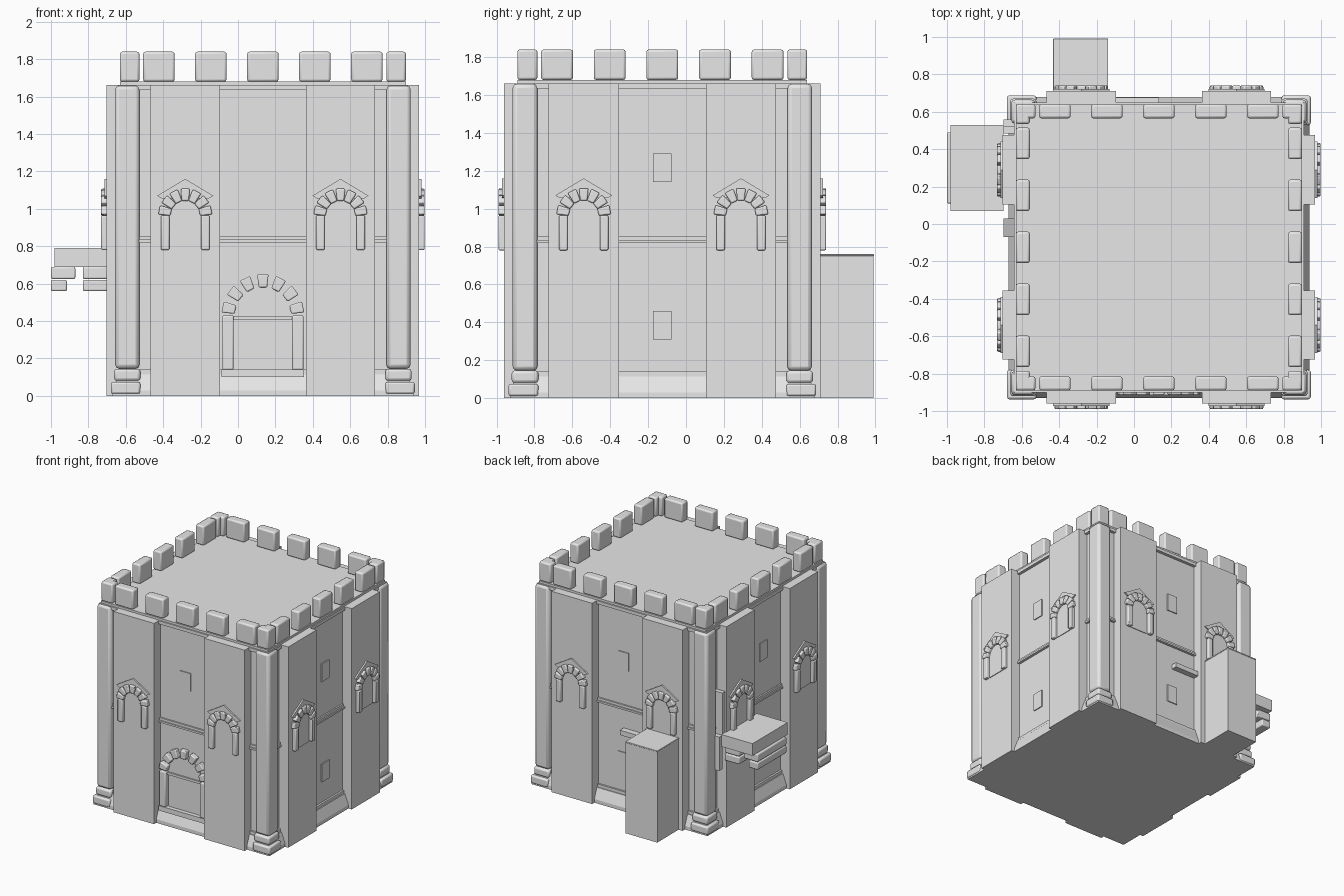
import bpy, bmesh
from math import sin, cos, pi, radians, sqrt
from mathutils import Matrix, Vector

if "Cube" in bpy.data.objects:
    bpy.data.objects.remove(bpy.data.objects["Cube"])

stone = bpy.data.materials.new("grey stone")
stone.use_nodes = True
GREY = (0.8, 0.8, 0.8, 1)
stone.diffuse_color = GREY
stone.node_tree.nodes["Principled BSDF"].inputs["Base Color"].default_value = GREY

CENTRE = Matrix.Translation((0.133, -0.125, 0))
SIDES = ["front", "left", "back", "right"]
WALL, PIER, ROOF = 0.75, 0.835, 0.765
made = []


def side_matrix(k):
    """Local frame of one wall: x along it, -y outward."""
    return CENTRE @ Matrix.Rotation(k * pi / 2, 4, 'Z')


def prism(bm, pts, d0, d1):
    """Extrude an outline of (along, height) points from depth d0 out to d1."""
    inner = [bm.verts.new((u, -d0, z)) for u, z in pts]
    outer = [bm.verts.new((u, -d1, z)) for u, z in pts]
    bm.faces.new(inner)
    bm.faces.new(outer[::-1])
    n = len(pts)
    for i in range(n):
        j = (i + 1) % n
        bm.faces.new((inner[i], outer[i], outer[j], inner[j]))


def box(bm, u0, u1, d0, d1, z0, z1):
    prism(bm, [(u0, z0), (u1, z0), (u1, z1), (u0, z1)], d0, d1)


def finish(name, bm, matrix=CENTRE, bevel=0):
    bmesh.ops.recalc_face_normals(bm, faces=bm.faces)
    me = bpy.data.meshes.new(name)
    bm.to_mesh(me)
    bm.free()
    me.materials.append(stone)
    ob = bpy.data.objects.new(name, me)
    ob.matrix_world = matrix
    bpy.context.collection.objects.link(ob)
    if bevel:
        m = ob.modifiers.new("Bevel", 'BEVEL')
        m.width, m.segments = bevel, 2
    made.append(ob)
    return ob


def block(name, *dims, matrix=CENTRE, bevel=0):
    bm = bmesh.new()
    box(bm, *dims)
    return finish(name, bm, matrix, bevel)


def square(name, half, z0, z1, top=None):
    """Square slab around the tower, tapering to top when given."""
    bm = bmesh.new()
    bmesh.ops.create_cone(bm, cap_ends=True, segments=4, radius1=half * sqrt(2),
                          radius2=(top or half) * sqrt(2), depth=z1 - z0)
    bmesh.ops.rotate(bm, verts=bm.verts, matrix=Matrix.Rotation(pi / 4, 3, 'Z'))
    bmesh.ops.translate(bm, verts=bm.verts, vec=(0, 0, (z0 + z1) / 2))
    finish(name, bm)


def arch_opening(name, k, cu, z0, spring, d, half, post, radius, block_w, block_l, proud):
    """Panel, two posts and a ring of seven wedge stones."""
    m = side_matrix(k)
    bm = bmesh.new()
    r = radius - block_l / 2
    arc = [(cu + r * cos(a * pi / 12), spring + r * sin(a * pi / 12)) for a in range(13)]
    prism(bm, [(cu - r, z0), (cu + r, z0)] + arc, d - 0.01, d + 0.006)
    finish(name + "_panel", bm, m)
    bm = bmesh.new()
    for s in (-1, 1):
        a, b = sorted((cu + s * (half - post), cu + s * half))
        box(bm, a, b, d - 0.01, d + proud, z0, spring)
    finish(name + "_posts", bm, m, 0.007)
    bm = bmesh.new()
    for i in range(7):
        a = radians(12 + 26 * i)
        out, tan = Vector((cos(a), sin(a))), Vector((-sin(a), cos(a)))
        base = Vector((cu, spring))
        lo, hi = radius - block_l / 2, radius + block_l / 2
        w0, w1 = block_w * 0.42, block_w * 0.55
        pts = [base + out * lo - tan * w0, base + out * hi - tan * w1,
               base + out * hi + tan * w1, base + out * lo + tan * w0]
        prism(bm, pts, d - 0.01, d + proud)
    finish(name + "_arch_stones", bm, m, 0.007)


# Tower core, stepped base, string course, cornice and roof
square("tower_core", WALL, 0, 1.66)
square("base_plinth", 0.805, 0, 0.03)
square("base_slope", 0.805, 0.03, 0.115, 0.772)
square("base_fillet", 0.765, 0.115, 0.14)
square("string_course_lower", 0.772, 0.82, 0.835)
square("string_course_upper", 0.762, 0.835, 0.855)
square("cornice", 0.775, 1.635, 1.662)
square("roof", ROOF, 1.655, 1.68)

for k, side in enumerate(SIDES):
    m = side_matrix(k)
    # Piers with arched windows and gables
    for s, tag in ((-1, "a"), (1, "b")):
        cu = 0.415 * s
        name = f"{side}_{tag}"
        block(name + "_pier", cu - 0.185, cu + 0.185, 0.7, PIER, 0, 1.662, matrix=m)
        arch_opening(name + "_window", k, cu, 0.78, 0.965, PIER,
                     0.13, 0.045, 0.11, 0.045, 0.065, 0.03)
        bm = bmesh.new()
        prism(bm, [(cu - 0.15, 1.07), (cu - 0.125, 1.055), (cu + 0.125, 1.055),
                   (cu + 0.15, 1.07), (cu, 1.16)], PIER - 0.01, PIER + 0.012)
        finish(name + "_gable", bm, m)
    # Small square shutters in the middle bay
    heights = [1.14] if k == 0 else [1.14, 0.31]
    for i, z in enumerate(heights):
        block(f"{side}_shutter_{i}", -0.048, 0.048, WALL - 0.01, WALL + 0.008, z, z + 0.15, matrix=m)
    # Merlons, the end ones meeting in an L at the corners
    bm = bmesh.new()
    for i in range(-2, 3):
        box(bm, i * 0.278 - 0.084, i * 0.278 + 0.084, 0.69, ROOF, 1.68, 1.84)
    for s in (-1, 1):
        a, b = sorted((s * 0.66, s * ROOF))
        box(bm, a, b, 0.69, ROOF, 1.68, 1.84)
    finish(side + "_merlons", bm, m, 0.012)
    # Corner column with foot and plinth
    block(side + "_corner_column", 0.66, 0.79, 0.66, 0.79, 0.145, 1.66, matrix=m, bevel=0.022)
    block(side + "_column_foot", 0.655, 0.795, 0.655, 0.795, 0.08, 0.145, matrix=m, bevel=0.015)
    block(side + "_column_plinth", 0.655, 0.812, 0.655, 0.812, 0.01, 0.075, matrix=m, bevel=0.012)

# Front door
arch_opening("door", 0, 0, 0.14, 0.43, WALL, 0.217, 0.06, 0.185, 0.055, 0.07, 0.04)
block("door_lintel", -0.16, 0.16, WALL, WALL + 0.018, 0.405, 0.425, matrix=side_matrix(0))
block("door_step", -0.22, 0.22, WALL, 0.79, 0.1, 0.14, matrix=side_matrix(0))

# Tall chest behind the back pier
back = side_matrix(2)
block("back_chest", 0.273, 0.563, 0.83, 1.115, 0, 0.75, matrix=back)
block("back_chest_lid", 0.271, 0.565, 0.83, 1.117, 0.75, 0.76, matrix=back, bevel=0.003)
block("back_ledge", 0.0, 0.23, 0.74, 0.8, 0.62, 0.66, matrix=back)

# Balcony slab on bearer beams
right = side_matrix(3)
block("balcony_slab", -0.655, -0.195, 0.83, 1.113, 0.69, 0.79, matrix=right)
for i, (d0, d1, z0, z1) in enumerate([(1.003, 1.133, 0.625, 0.69), (0.83, 0.963, 0.625, 0.69),
                                      (1.048, 1.133, 0.56, 0.62), (0.83, 0.963, 0.56, 0.62)]):
    block(f"balcony_beam_{i}", -0.615, -0.235, d0, d1, z0, z1, matrix=right, bevel=0.008)

# Posts and ledge beside the balcony
block("balcony_post_upper", -0.645, -0.61, 0.74, 0.83, 0.72, 1.13, matrix=right)
block("balcony_post_lower", -0.685, -0.645, 0.74, 0.83, 0.5, 0.78, matrix=right)
bm = bmesh.new()
prism(bm, [(-0.155, 0.6), (-0.055, 0.6), (-0.055, 0.64), (-0.155, 0.68)], 0.74, 0.83)
finish("right_ledge", bm, right)

# Soft shading over the bevels, crisp edges elsewhere
bpy.ops.object.select_all(action='DESELECT')
for ob in made:
    ob.select_set(True)
bpy.context.view_layer.objects.active = made[0]
bpy.ops.object.shade_smooth_by_angle(angle=radians(40))
